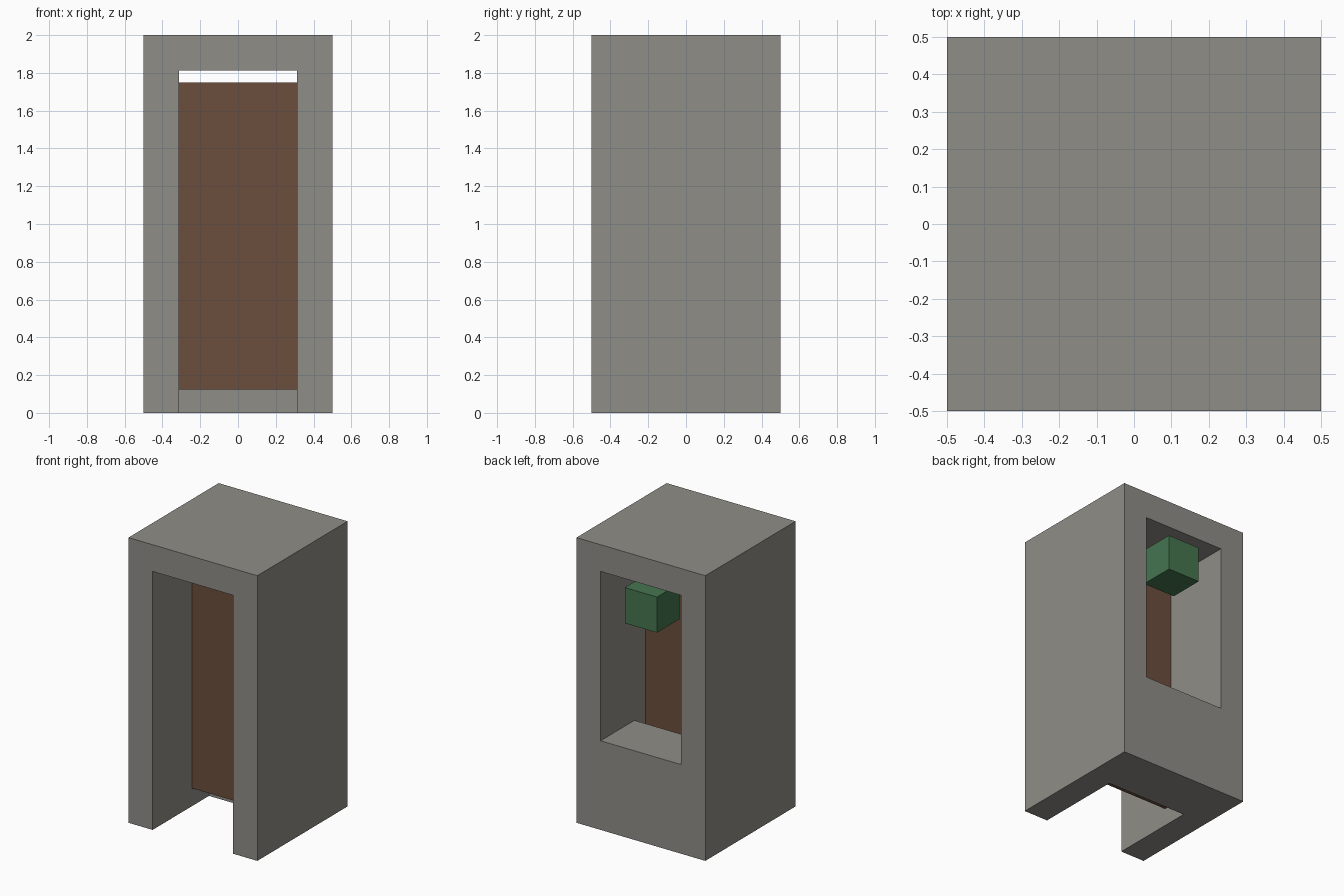
import bpy
import bmesh

if "Cube" in bpy.data.objects:
    bpy.data.objects.remove(bpy.data.objects["Cube"], do_unlink=True)


def material(name, rgb):
    """Flat material from 0-255 sRGB values, stored as linear."""
    def lin(c):
        c /= 255
        return c / 12.92 if c <= 0.04045 else ((c + 0.055) / 1.055) ** 2.4
    colour = (*[lin(c) for c in rgb], 1)
    mat = bpy.data.materials.new(name)
    mat.use_nodes = True
    mat.diffuse_color = colour
    bsdf = mat.node_tree.nodes["Principled BSDF"]
    bsdf.inputs["Base Color"].default_value = colour
    bsdf.inputs["Roughness"].default_value = 0.9
    return mat


def prism(name, profile, x0, x1, mat=None):
    """Extrude a (y, z) profile along x."""
    bm = bmesh.new()
    face = bm.faces.new([bm.verts.new((x0, y, z)) for y, z in profile])
    extruded = bmesh.ops.extrude_face_region(bm, geom=[face])["geom"]
    verts = [v for v in extruded if isinstance(v, bmesh.types.BMVert)]
    bmesh.ops.translate(bm, verts=verts, vec=(x1 - x0, 0, 0))
    bmesh.ops.recalc_face_normals(bm, faces=bm.faces)
    mesh = bpy.data.meshes.new(name)
    bm.to_mesh(mesh)
    bm.free()
    obj = bpy.data.objects.new(name, mesh)
    bpy.context.collection.objects.link(obj)
    if mat:
        mesh.materials.append(mat)
    return obj


def box(name, x, y, z, mat):
    return prism(name, [(y[0], z[0]), (y[1], z[0]), (y[1], z[1]), (y[0], z[1])], *x, mat)


stone = material("stone grey", (143, 141, 135))
wood = material("door brown", (107, 78, 61))
green = material("green", (70, 117, 80))

HALF_OPENING = 0.3125   # half width of the doorway and rear window
CEILING = 1.8125        # top of both openings

# Housing: solid block hollowed by a doorway in front and a window behind
housing = box("housing", (-0.5, 0.5), (-0.5, 0.5), (0, 2), stone)
cutter = prism("opening_cutter",
               [(-0.6, -0.1), (0.125, -0.1), (0.125, 0.625),
                (0.6, 0.625), (0.6, CEILING), (-0.6, CEILING)],
               -HALF_OPENING, HALF_OPENING)
cutter.hide_render = True
cut = housing.modifiers.new("openings", "BOOLEAN")
cut.operation = "DIFFERENCE"
cut.solver = "EXACT"
cut.object = cutter

# Apply the cut and discard the cutter
graph = bpy.context.evaluated_depsgraph_get()
hollow = bpy.data.meshes.new_from_object(housing.evaluated_get(graph))
housing.modifiers.clear()
housing.data = hollow
hollow.name = "housing"
bpy.data.objects.remove(cutter, do_unlink=True)

# Door panel, raised off the ground with a gap above it
box("door", (-HALF_OPENING, HALF_OPENING), (-0.0625, 0), (0.125, 1.75), wood)

# Small cube hanging in the rear window
box("rear_cube", (-0.125, 0.125), (0.25, 0.5), (1.5, 1.75), green)
